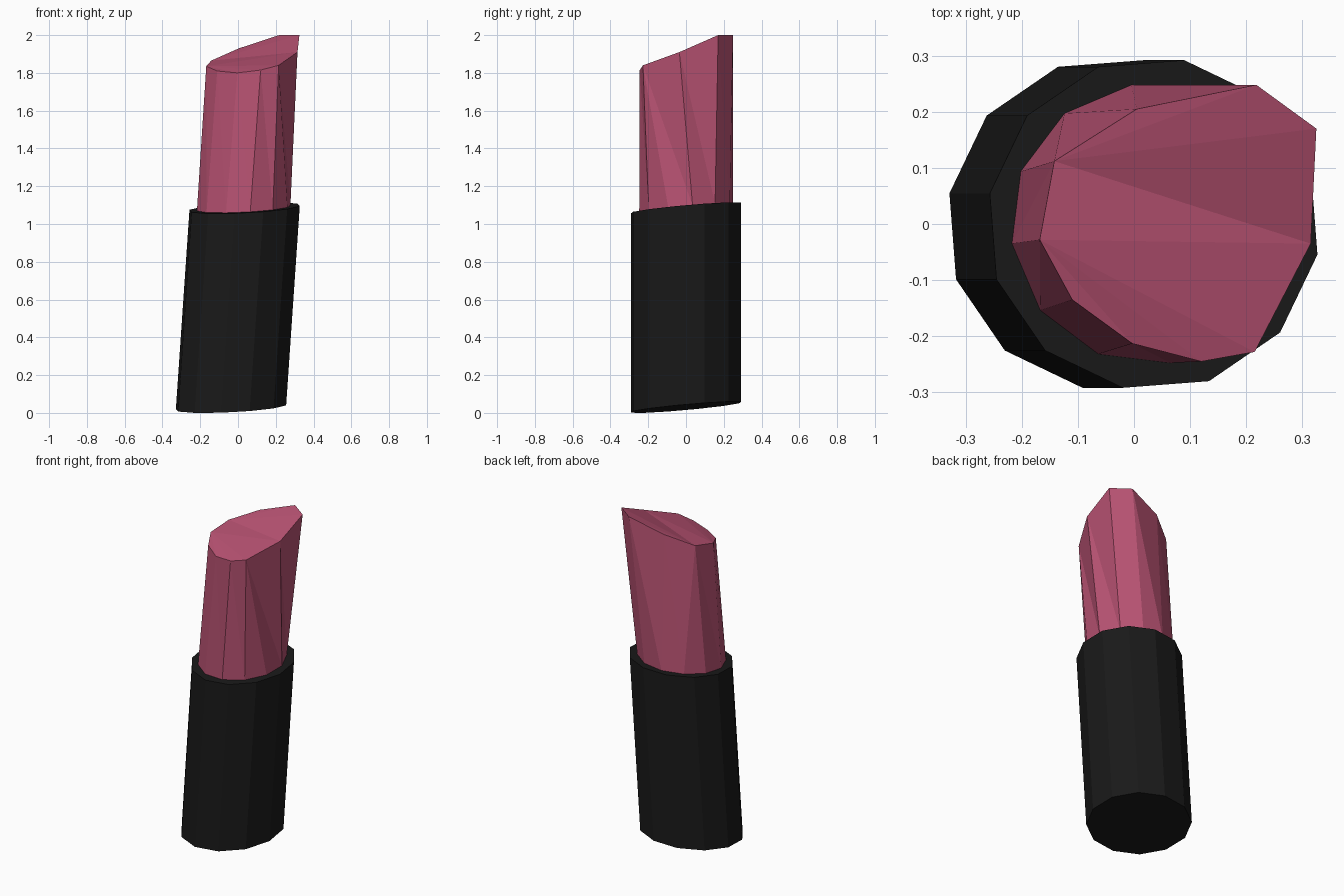
import bpy, bmesh
from math import cos, sin, radians

if "Cube" in bpy.data.objects:
    bpy.data.objects.remove(bpy.data.objects["Cube"])

SIDES = 12


def material(name, rgb):
    m = bpy.data.materials.new(name)
    m.diffuse_color = (*rgb, 1)
    m.use_nodes = True
    m.node_tree.nodes["Principled BSDF"].inputs["Base Color"].default_value = m.diffuse_color
    return m


def ring(cx, z, r, phase):
    # twelve-sided ring lying on a plane that rises to the right and back
    pts = []
    for i in range(SIDES):
        a = radians(phase + 360 / SIDES * i)
        dx, y = r * cos(a), r * sin(a)
        pts.append((cx + dx, y, z + 0.05 * dx + 0.09 * y))
    return pts


def make_object(name, bm, mat):
    bmesh.ops.recalc_face_normals(bm, faces=bm.faces)
    me = bpy.data.meshes.new(name)
    bm.to_mesh(me)
    bm.free()
    me.materials.append(mat)
    ob = bpy.data.objects.new(name, me)
    bpy.context.collection.objects.link(ob)
    return ob


# Case: leaning twelve-sided tube with flat ends
bm = bmesh.new()
low = [bm.verts.new(p) for p in ring(-0.037, 0.03, 0.297, 19.4)]
high = [bm.verts.new(p) for p in ring(0.035, 1.085, 0.297, 19.4)]
for i in range(SIDES):
    j = (i + 1) % SIDES
    bm.faces.new((low[i], low[j], high[j], high[i]))
bm.faces.new(low[::-1])
bm.faces.new(high)
make_object("case", bm, material("black_case", (0.01, 0.01, 0.01)))

# Lipstick bullet: twelve-sided base rising to a slanted ten-point tip
bm = bmesh.new()
base = [bm.verts.new(p) for p in ring(0.03, 1.083, 0.25, 8)]
tip = [bm.verts.new(p) for p in (
    (0.315, -0.035, 1.91), (0.325, 0.17, 2.0), (0.218, 0.248, 2.0),
    (0.005, 0.205, 1.93), (-0.142, 0.112, 1.865), (-0.168, -0.028, 1.835),
    (-0.11, -0.135, 1.81), (-0.003, -0.213, 1.80), (0.12, -0.245, 1.815),
    (0.215, -0.228, 1.84))]
# tip point above each base point; two tip points serve two base points
above = [tip[k] for k in (0, 1, 2, 3, 4, 4, 5, 6, 7, 8, 9, 9)]
for i in range(SIDES):
    j = (i + 1) % SIDES
    bm.faces.new((base[i], base[j], above[i]))
    if above[i] is not above[j]:
        bm.faces.new((above[i], base[j], above[j]))
bm.faces.new(base[::-1])

# Slanted face of the tip
for tri in ((4, 2, 3), (4, 1, 2), (4, 0, 1), (4, 5, 0), (5, 9, 0),
            (5, 8, 9), (5, 7, 8), (5, 6, 7)):
    bm.faces.new([tip[k] for k in tri])
make_object("lipstick_bullet", bm, material("rose_pink", (0.48, 0.085, 0.17)))
